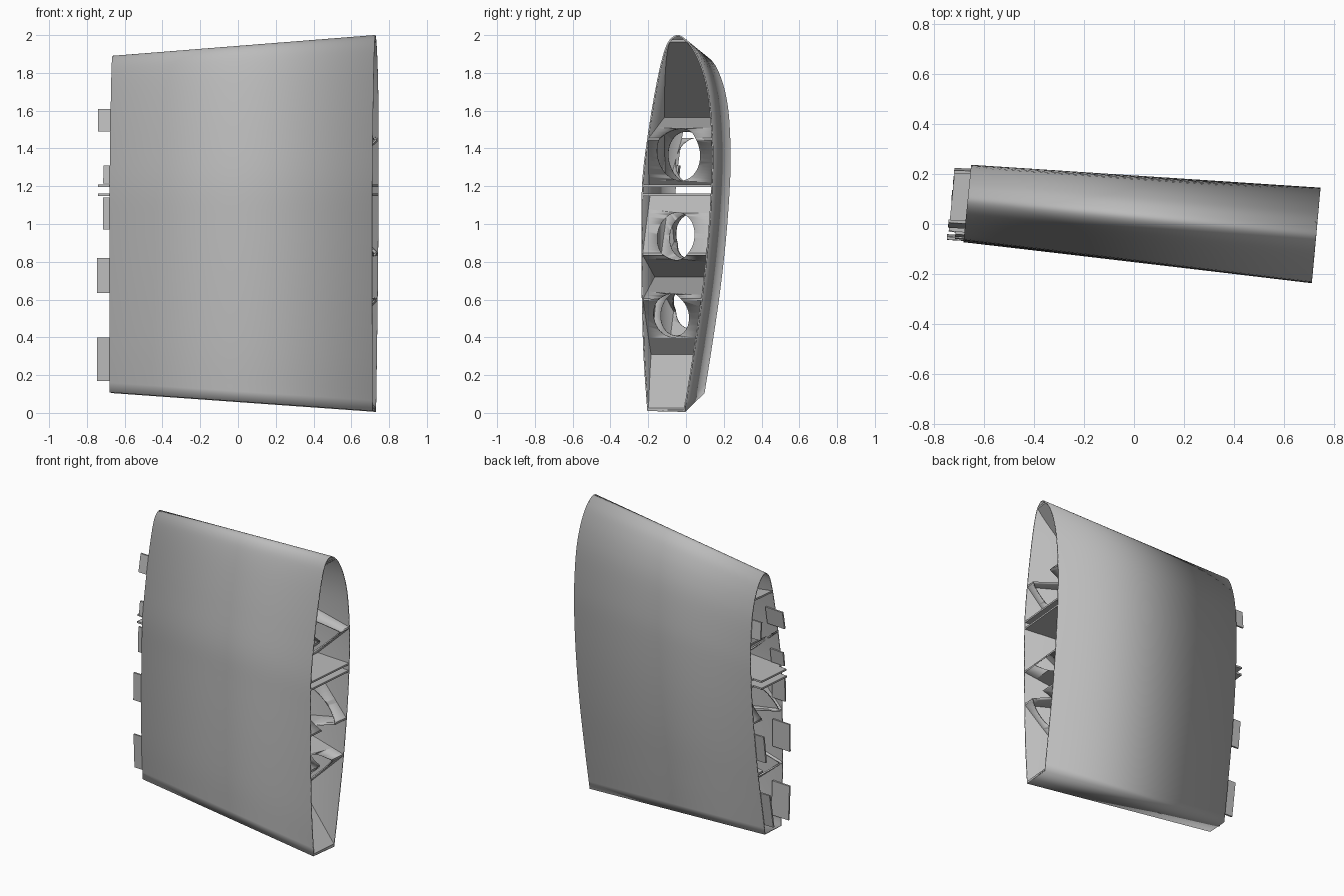
import bpy, bmesh, math
from mathutils import Vector

cube = bpy.data.objects.get("Cube")
if cube:
    bpy.data.objects.remove(cube)

grey = bpy.data.materials.new("plain grey")
grey.use_nodes = True
colour = (0.5, 0.5, 0.5, 1)
grey.diffuse_color = colour
grey.node_tree.nodes["Principled BSDF"].inputs["Base Color"].default_value = colour

# Root airfoil (y, z), from the trailing edge over the nose and back
CONTROL = [(-.205, .01), (-.225, .3), (-.235, .65), (-.236, 1), (-.23, 1.25), (-.195, 1.52),
           (-.155, 1.75), (-.12, 1.9), (-.09, 1.97), (-.05, 2), (-.01, 1.985), (.04, 1.93),
           (.09, 1.82), (.125, 1.67), (.143, 1.45), (.143, 1.25), (.125, .95), (.09, .62),
           (.04, .28), (-.005, .005)]


def smooth_profile(points, steps=5):
    p = [Vector(q) for q in points]
    p = [2 * p[0] - p[1]] + p + [2 * p[-1] - p[-2]]
    out = []
    for i in range(1, len(p) - 2):
        a, b, c, d = p[i - 1:i + 3]
        for k in range(steps):
            t = k / steps
            out.append(b + (c - a) * t / 2 + (2 * a - 5 * b + 4 * c - d) * t * t / 2
                       + (3 * b - a - 3 * c + d) * t ** 3 / 2)
    return out + [p[-2]]


PROFILE = smooth_profile(CONTROL)
nose = max(range(len(PROFILE)), key=lambda i: PROFILE[i].y)
FRONT, BACK = PROFILE[:nose + 1], PROFILE[nose:][::-1]


def place(u, y, z):
    """Map a root section point to span fraction u (0 root, 1 tip)."""
    far_y = .785 * y + .12 + .015 * (z - 1.2)
    far_z = .895 * z + .1
    x0, x1 = .71 + (y + .235) * .092, -.68 + (far_y + .06) * .1
    return Vector((x0 + (x1 - x0) * u, y + (far_y - y) * u, z + (far_z - z) * u))


def side_y(side, z):
    z = min(max(z, side[0].y), side[-1].y)
    for a, b in zip(side, side[1:]):
        if b.y >= z:
            return a.x + (b.x - a.x) * (z - a.y) / max(b.y - a.y, 1e-6)
    return side[-1].x


def inside(u, z, t):
    """Point at span u and true height z; t runs from front skin to back skin."""
    zn = (z - .1 * u) / (1 - .105 * u)
    f, b = side_y(FRONT, zn) + .004, side_y(BACK, zn) - .004
    p = place(u, f + (b - f) * t, zn)
    p.z = z
    return p


def make(name, verts, faces, angle=30):
    mesh = bpy.data.meshes.new(name)
    mesh.from_pydata([tuple(v) for v in verts], [], faces)
    bm = bmesh.new()
    bm.from_mesh(mesh)
    bmesh.ops.recalc_face_normals(bm, faces=bm.faces)
    bm.to_mesh(mesh)
    bm.free()
    ob = bpy.data.objects.new(name, mesh)
    bpy.context.collection.objects.link(ob)
    mesh.materials.append(grey)
    bpy.ops.object.select_all(action='DESELECT')
    ob.select_set(True)
    bpy.context.view_layer.objects.active = ob
    bpy.ops.object.shade_smooth_by_angle(angle=math.radians(angle))
    return ob


def tube(name, rings, capped=False):
    n = len(rings[0])
    faces = [(r * n + i, r * n + (i + 1) % n, (r + 1) * n + (i + 1) % n, (r + 1) * n + i)
             for r in range(len(rings) - 1) for i in range(n)]
    if capped:
        faces += [tuple(range(n)), tuple(range((len(rings) - 1) * n, len(rings) * n))]
    return make(name, [v for ring in rings for v in ring], faces)


# Skin: tapered shell, open at both ends
skin = tube("wing_skin", [[place(u, p.x, p.y) for p in PROFILE] for u in (0, 1)])
shell = skin.modifiers.new("thickness", 'SOLIDIFY')
shell.thickness = .008
shell.offset = -1

# Lightening hole cutters running along the span: near y, far y, near z, half width, half height
HOLES = [(-.045, .06, 1.375, .115, .14), (-.06, .04, .935, .1, .127), (-.085, .03, .51, .095, .117)]
cutters = []
for y0, y1, z0, ry, rz in HOLES:
    rings = []
    for u in (-.1, 1.15):
        s = 1 - .105 * u
        rings.append([Vector((.73 - 1.4 * u, y0 + (y1 - y0) * u + ry * s * math.cos(a),
                              z0 * s + .1 * u + rz * s * math.sin(a)))
                      for a in [math.tau * k / 40 for k in range(40)]])
    cutter = tube("hole_cutter", rings, True)
    cutter.hide_render = True
    cutter.hide_viewport = True
    cutters.append(cutter)


def plate(name, start, end, thick=.012, holes=True, inset=0, steps=16):
    """Web between the skins, following a line of (span, height)."""
    rings = []
    for k in range(steps + 1):
        t = k / steps
        u = start[0] + (end[0] - start[0]) * t
        z = start[1] + (end[1] - start[1]) * t
        f, b = inside(u, z, inset), inside(u, z, 1 - inset)
        h = Vector((0, 0, thick / 2))
        rings.append([f - h, b - h, b + h, f + h])
    ob = tube(name, rings, True)
    if holes:
        for c in cutters:
            cut = ob.modifiers.new("hole", 'BOOLEAN')
            cut.operation = 'DIFFERENCE'
            cut.solver = 'EXACT'
            cut.object = c
    return ob


# Spar: twin spanwise plates with narrowed tongues at the tip
for level, z in (("lower", 1.155), ("upper", 1.203)):
    plate("spar_" + level, (0, z), (1, z), holes=False)
    plate("spar_tongue_" + level, (.97, z), (1.045, z), holes=False, inset=.08, steps=2)

# Diagonal webs of the truss
WEBS = [((0, .02), (.82, 1.15)), ((0, .6), (.38, .07)), ((0, .6), (1, .9)),
        ((0, .84), (1, .54)), ((0, .84), (.22, 1.15)), ((0, 1.45), (.18, 1.21)),
        ((0, 1.45), (1, 1.74)), ((0, 1.97), (.7, 1.21)), ((1, 1.45), (.8, 1.21)),
        ((1, .9), (.82, 1.15)), ((1, .54), (.62, .1))]
for a, b in WEBS:
    plate("diagonal_web", a, b)


# Joining tabs: thin plates just inside each skin at the tip
def tab(name, t, low, high, reach):
    verts = []
    for z in (low, high):
        for shift in (0, .012 if t == 0 else -.012):
            for u in (.95, 1):
                p = inside(u, z, t)
                p.y += shift + (.006 if t == 0 else -.006)
                if u == 1:
                    p.x -= reach
                verts.append(p)
    faces = [(0, 1, 3, 2), (4, 5, 7, 6), (0, 1, 5, 4), (2, 3, 7, 6), (0, 2, 6, 4), (1, 3, 7, 5)]
    make(name, verts, faces)


for low, high in ((.17, .4), (.635, .82), (1.49, 1.61)):
    tab("front_tab", 0, low, high, .066)
    tab("back_tab", 1, low, high, .066)
tab("front_middle_tab", 0, .97, 1.14, .034)
tab("front_upper_tab", 0, 1.215, 1.31, .034)
